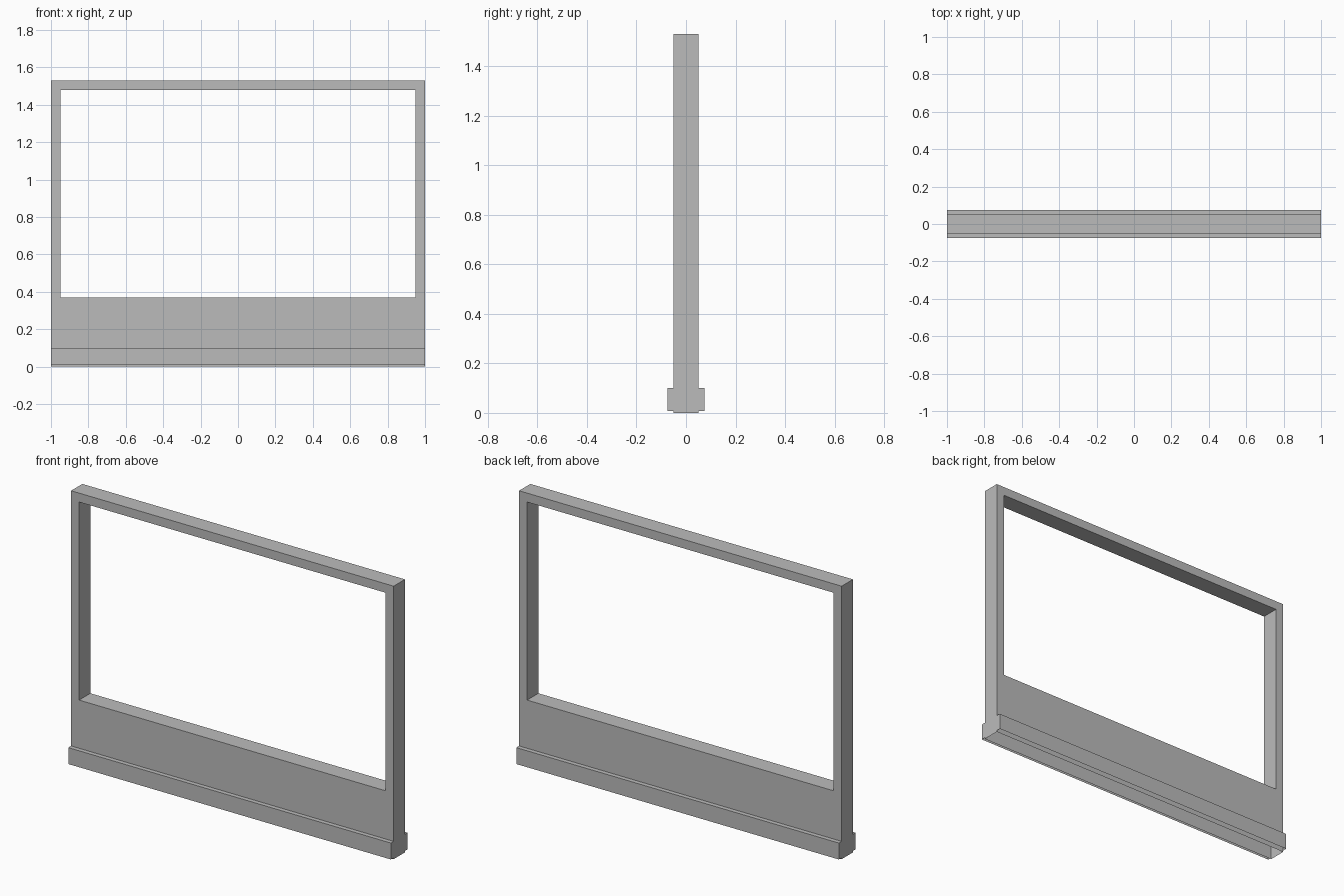
import bpy
import bmesh

cube = bpy.data.objects.get("Cube")
if cube:
    bpy.data.objects.remove(cube, do_unlink=True)

grey = bpy.data.materials.new("plain grey")
grey.use_nodes = True
COLOUR = (0.5, 0.5, 0.5, 1)
grey.diffuse_color = COLOUR
grey.node_tree.nodes["Principled BSDF"].inputs["Base Color"].default_value = COLOUR


def finish(name, bm):
    mesh = bpy.data.meshes.new(name)
    bmesh.ops.recalc_face_normals(bm, faces=bm.faces)
    bm.to_mesh(mesh)
    bm.free()
    mesh.materials.append(grey)
    obj = bpy.data.objects.new(name, mesh)
    bpy.context.collection.objects.link(obj)
    return obj


def open_box(name, half_depth, bottom, top, open_top=False):
    """Full-width hollow box without a bottom, optionally without a top."""
    bm = bmesh.new()
    bmesh.ops.create_cube(bm, size=2)
    for v in bm.verts:
        v.co.y *= half_depth
        v.co.z = top if v.co.z > 0 else bottom
    bm.normal_update()
    gone = [f for f in bm.faces
            if f.normal.z < -0.5 or (open_top and f.normal.z > 0.5)]
    bmesh.ops.delete(bm, geom=gone, context='FACES')
    return finish(name, bm)


def window_frame(name, half_depth, outer, inner):
    """Rectangular ring; outer and inner are (half width, bottom, top)."""
    bm = bmesh.new()
    rings = []
    for y in (-half_depth, half_depth):
        for w, lo, hi in (outer, inner):
            corners = ((-w, lo), (w, lo), (w, hi), (-w, hi))
            rings.append([bm.verts.new((x, y, z)) for x, z in corners])
    front_out, front_in, back_out, back_in = rings
    pairs = ((front_out, front_in), (front_in, back_in),
             (back_in, back_out), (back_out, front_out))
    for a, b in pairs:
        for i in range(4):
            j = (i + 1) % 4
            bm.faces.new((a[i], a[j], b[j], b[i]))
    return finish(name, bm)


# Frame around the opening, standing on the lower wall
window_frame("window_frame", 0.05, (1, 0.312, 1.53), (0.95, 0.37, 1.48))

# Hollow lower wall
open_box("lower_wall", 0.05, 0, 0.312, open_top=True)

# Wider skirting around the foot, slightly off the floor
open_box("skirting", 0.075, 0.008, 0.1)
